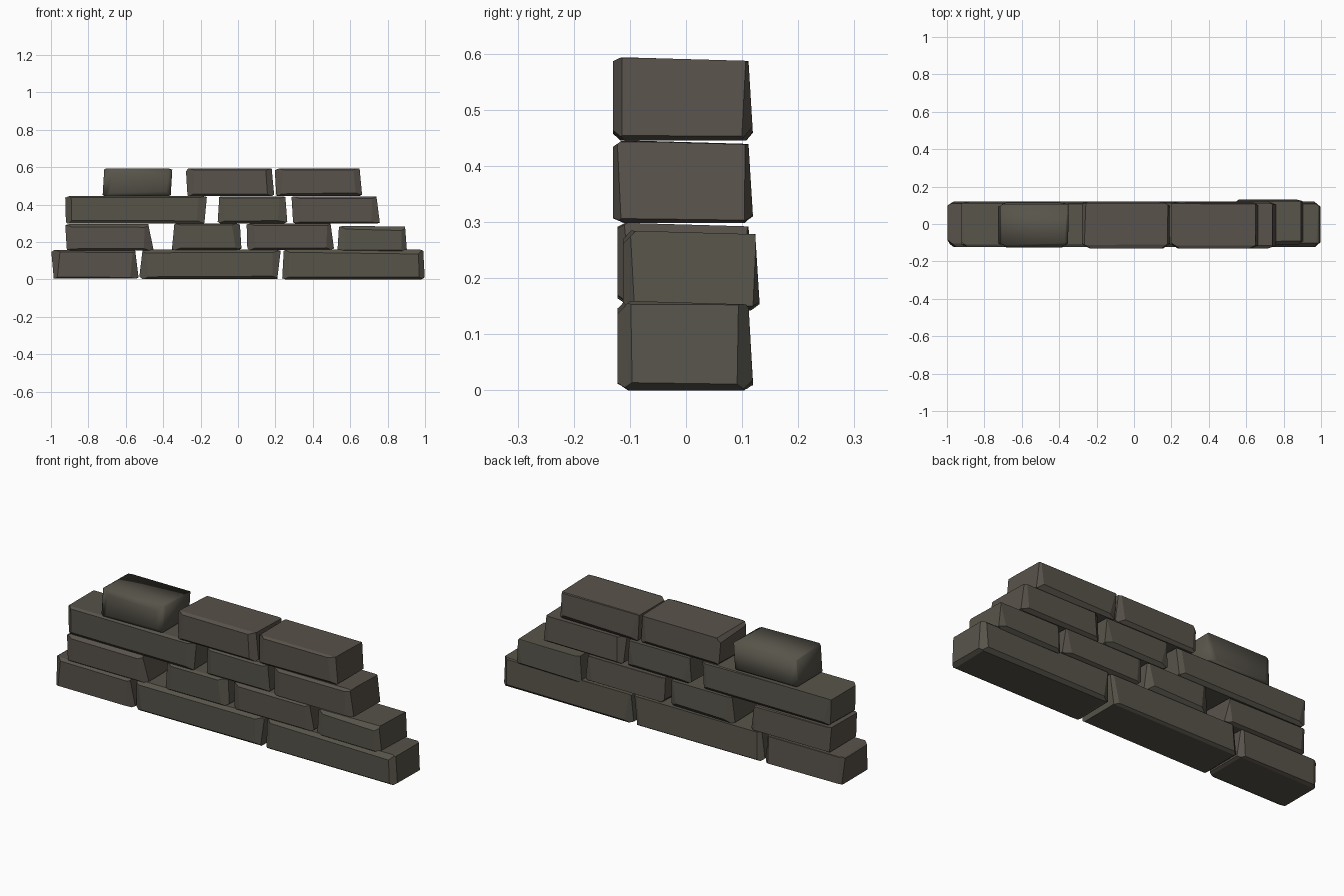
import bpy, bmesh, random
from mathutils import Vector

if "Cube" in bpy.data.objects:
    bpy.data.objects.remove(bpy.data.objects["Cube"])


def material(name, col):
    m = bpy.data.materials.new(name)
    m.diffuse_color = (*col, 1)
    m.use_nodes = True
    m.node_tree.nodes["Principled BSDF"].inputs["Base Color"].default_value = m.diffuse_color
    return m


GREEN = material("mossy grey stone", (0.095, 0.088, 0.068))
BROWN = material("brown grey stone", (0.098, 0.084, 0.069))


def chop(bm, p1, p2, p3, inside):
    """Slice off everything on the far side of a plane and cap the hole."""
    n = (p2 - p1).cross(p3 - p1).normalized()
    if n.dot(inside - p1) > 0:
        n = -n
    r = bmesh.ops.bisect_plane(bm, geom=bm.verts[:] + bm.edges[:] + bm.faces[:],
                               dist=1e-6, plane_co=p1, plane_no=n, clear_outer=True)
    cut = [e for e in r["geom_cut"] if isinstance(e, bmesh.types.BMEdge)]
    bmesh.ops.contextual_create(bm, geom=cut)


def stone(name, x0, x1, z0, z1, lean_l, lean_r, mat, seed, y0=-0.122, y1=0.12, smooth=False):
    """Rough block: leaning ends, with every edge cut by a tapering chamfer."""
    rnd = random.Random(seed)
    lo, hi = Vector((x0, y0, z0)), Vector((x1, y1, z1))
    mid = (lo + hi) / 2
    bm = bmesh.new()
    bmesh.ops.create_cube(bm, size=1)
    for v in bm.verts:
        v.co = Vector([mid[i] + v.co[i] * (hi[i] - lo[i]) for i in range(3)])

    # leaning ends: positive lean pulls the top inward, negative the bottom
    for x, lean, s in ((x0, lean_l, 1), (x1, lean_r, -1)):
        top, bot = x + s * max(lean, 0.001), x + s * max(-lean, 0.001)
        chop(bm, Vector((top, y0, z1)), Vector((bot, y0, z0)), Vector((top, y1, z1)), mid)
    # back face leans in a little towards the top
    chop(bm, Vector((x0, y1, z0)), Vector((x1, y1, z0)), Vector((x0, y1 - 0.009, z1)), mid)
    # top falls slightly to the back
    chop(bm, Vector((x0, y0, z1)), Vector((x1, y0, z1)), Vector((x0, y1, z1 - 0.007)), mid)

    # chamfer all twelve edges, a different width at each end
    for a, b, c in ((0, 1, 2), (1, 2, 0), (0, 2, 1)):
        for sa in (0, 1):
            for sb in (0, 1):
                if c == 2:
                    w = [rnd.uniform(0.03, 0.055), rnd.uniform(0.012, 0.03), rnd.uniform(0.03, 0.055)]
                elif c == 0:
                    w = [rnd.uniform(0.012, 0.02), rnd.uniform(0.008, 0.018), rnd.uniform(0.012, 0.024)]
                else:
                    w = [rnd.uniform(0.012, 0.03), rnd.uniform(0.006, 0.016), rnd.uniform(0.012, 0.03)]

                def pt(end, wa, wb):
                    p = Vector((0, 0, 0))
                    p[a] = hi[a] - wa if sa else lo[a] + wa
                    p[b] = hi[b] - wb if sb else lo[b] + wb
                    p[c] = hi[c] if end else lo[c]
                    return p
                chop(bm, pt(0, w[0], 0), pt(0, 0, w[1]), pt(1, w[2], 0), mid)

    bmesh.ops.recalc_face_normals(bm, faces=bm.faces[:])
    for f in bm.faces:
        f.smooth = smooth
    me = bpy.data.meshes.new(name)
    bm.to_mesh(me)
    bm.free()
    me.materials.append(mat)
    bpy.context.collection.objects.link(bpy.data.objects.new(name, me))


# bottom course
stone("course_1_medium_stone", -1.0, -0.53, 0.004, 0.157, -0.015, 0.02, BROWN, 1)
stone("course_1_long_stone_middle", -0.53, 0.23, 0.002, 0.16, 0.02, -0.02, GREEN, 2)
stone("course_1_long_stone_right", 0.235, 1.0, 0.0, 0.16, 0.01, 0.01, GREEN, 3)
# second course
stone("course_2_medium_stone_left", -0.925, -0.45, 0.155, 0.297, -0.01, 0.03, BROWN, 4)
stone("course_2_short_stone_middle", -0.355, 0.02, 0.157, 0.299, 0.015, 0.01, GREEN, 5)
stone("course_2_medium_stone_right", 0.045, 0.515, 0.157, 0.299, -0.005, 0.02, BROWN, 6)
stone("course_2_short_stone_right", 0.53, 0.905, 0.142, 0.285, 0.01, 0.012, GREEN, 7, -0.112, 0.132)
# third course
stone("course_3_long_stone", -0.925, -0.165, 0.298, 0.446, -0.005, -0.015, GREEN, 8)
stone("course_3_short_stone", -0.11, 0.265, 0.3, 0.445, 0.01, 0.012, GREEN, 9)
stone("course_3_medium_stone", 0.285, 0.76, 0.298, 0.445, -0.01, 0.02, BROWN, 10, -0.13)
# top course, its left stone worn smooth
stone("course_4_smooth_stone", -0.725, -0.35, 0.445, 0.594, 0.01, -0.01, GREEN, 11, -0.126, 0.115, True)
stone("course_4_medium_stone_middle", -0.28, 0.195, 0.445, 0.594, -0.01, 0.015, BROWN, 12, -0.13)
stone("course_4_medium_stone_right", 0.195, 0.665, 0.445, 0.594, -0.01, 0.015, BROWN, 13, -0.13)
